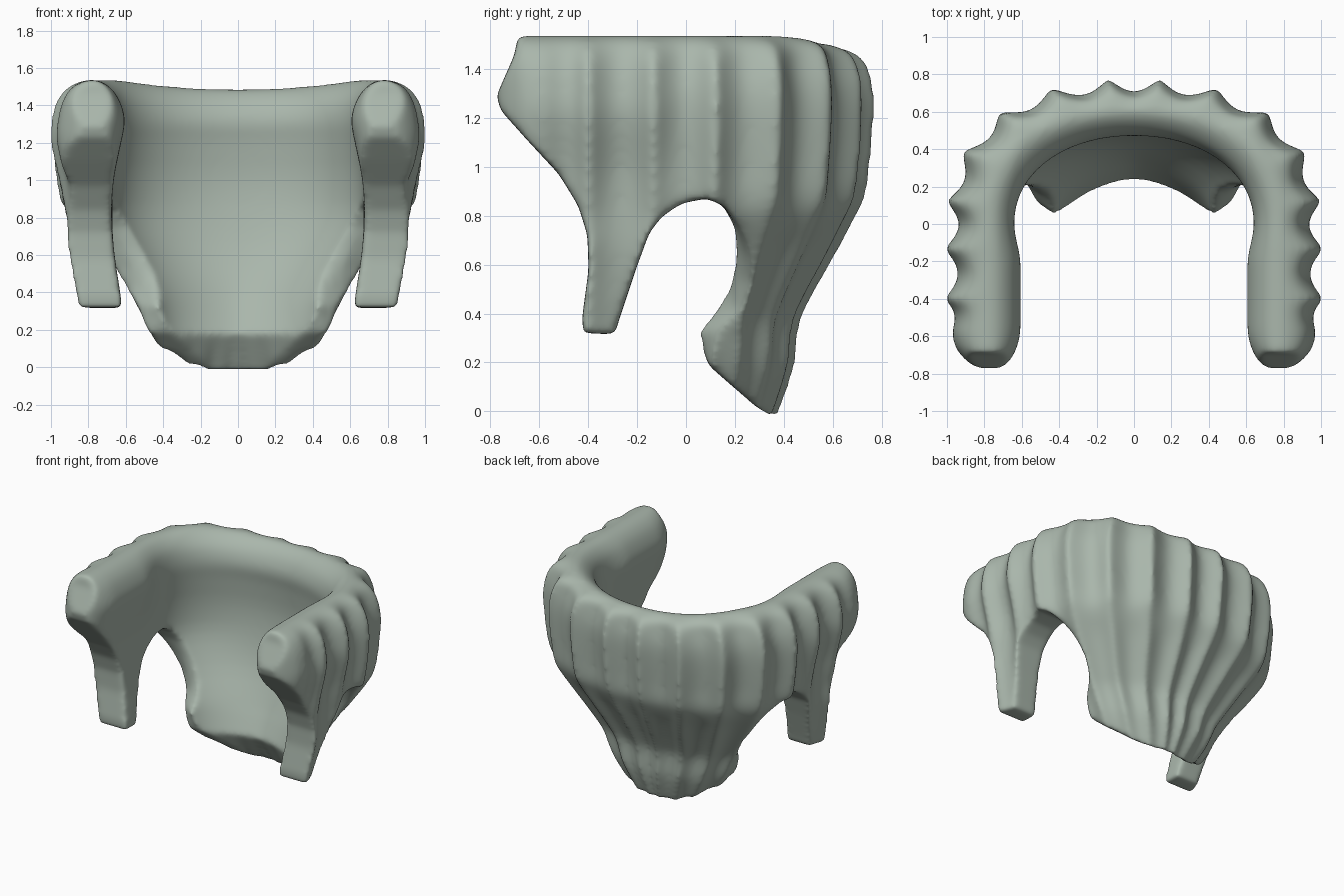
import bpy, bmesh, math
from mathutils import Vector

if "Cube" in bpy.data.objects:
    bpy.data.objects.remove(bpy.data.objects["Cube"])

# wall section, outer bottom -> rim -> inner bottom:
# z, back half-width, back depth, leg half-width, ridge strength, plan roundness
SECTION = [
    (-.03, .36, .365, .82, .3, 2.1), (0.10, .45, .41, .82, .4, 2.2), (0.20, .51, .435, .82, .5, 2.3),
    (0.35, .59, .45, .84, .6, 2.3), (0.45, .66, .49, .86, .6, 2.3), (0.65, .80, .60, .895, .7, 2.3),
    (0.78, .89, .67, .90, .6, 2.35), (0.87, .93, .71, .91, .8, 2.35), (1.00, .95, .725, .93, 1, 2.35),
    (1.20, .97, .74, .975, 1, 2.35), (1.32, .965, .74, .97, 1, 2.35), (1.42, .935, .725, .945, 1, 2.35),
    (1.49, .89, .70, .90, .7, 2.35), (1.525, .83, .65, .84, .3, 2.3), (1.537, .77, .60, .77, 0, 2.3),
    (1.51, .71, .55, .70, 0, 2.2), (1.44, .66, .50, .64, 0, 2.1), (1.33, .64, .47, .605, 0, 2.1),
    (1.20, .65, .485, .625, 0, 2.1), (1.00, .67, .50, .665, 0, 2.1), (0.80, .66, .48, .675, 0, 2.1),
    (0.60, .57, .43, .66, 0, 2.0), (0.40, .46, .345, .63, 0, 1.75), (0.30, .43, .295, .62, 0, 1.65),
    (0.18, .41, .235, .62, 0, 1.6)]
RIM = 17  # first inner row

# side silhouette: y, z, and for the nape front edge a slant k starting at x0
SIDE = [(-.68, 1.6), (-.70, 1.46), (-.775, 1.29), (-.757, 1.23), (-.65, 1.11), (-.52, .97), (-.44, .84),
        (-.403, .72), (-.398, .58), (-.425, .38), (-.42, .32), (-.29, .315), (-.275, .37),
        (-.205, .58), (-.15, .73), (-.10, .795), (-.02, .85), (.08, .87), (.15, .845),
        (.20, .75, .1, .66), (.208, .65, .35, .6), (.187, .53, .6, .53), (.13, .42, .75, .46),
        (.03, .33, .8, .41), (.09, .19, .8, .48),
        (.25, .05), (.36, -.045), (1.1, -.05), (1.1, 1.6)]

N_ARC, N_LEG = 64, 44
LEG_END = -.78


def smooth_rows(rows, steps=3):
    """Catmull-Rom through the section rows."""
    out = []
    for i in range(len(rows) - 1):
        q = [rows[max(0, min(len(rows) - 1, i + d))] for d in (-1, 0, 1, 2)]
        for s in range(steps):
            t = s / steps
            out.append((i + t, [.5 * (2 * b + (c - a) * t + (2 * a - 5 * b + 4 * c - d) * t * t
                                      + (3 * b - a - 3 * c + d) * t ** 3) for a, b, c, d in zip(*q)]))
    return out + [(len(rows) - 1, list(rows[-1]))]


def plan(i, X, Y, XL, n, inner=False):
    """Point and outward direction on half the horseshoe; i = 0 at the back."""
    if i <= N_ARC:
        a = math.pi / 2 * (1 - i / N_ARC)
        c, s = max(math.cos(a), 0), max(math.sin(a), 0)
        return Vector((X * c ** (2 / n), Y * s ** (2 / n))), Vector((c, s))
    y = LEG_END * (i - N_ARC) / N_LEG
    k = min(1, max(0, -y / (.22 if inner else .15)))
    x = X + (XL - X) * k * k * (3 - 2 * k)
    if y < -.54:  # rounded leg end
        t = (-.54 - y) / .245
        x = .765 + (x - .765) * math.sqrt(max(.03, 1 - t * t))
    return Vector((x, y)), Vector((1, 0))


def make_object(name, bm):
    bmesh.ops.recalc_face_normals(bm, faces=bm.faces)
    me = bpy.data.meshes.new(name)
    bm.to_mesh(me)
    bm.free()
    ob = bpy.data.objects.new(name, me)
    bpy.context.collection.objects.link(ob)
    return ob


def skin(bm, rings):
    """Bridge closed rings and cap both ends."""
    n = len(rings[0])
    for a, b in zip(rings, rings[1:]):
        for j in range(n):
            k = (j + 1) % n
            bm.faces.new((a[j], b[j], b[k], a[k]))
    bm.faces.new(rings[0])
    bm.faces.new(rings[-1][::-1])


# arc length along the outer curve, for even hair ridges
total = N_ARC + N_LEG
arc = [0.0]
for i in range(1, total + 1):
    p, q = (plan(j, .96, .74, .96, 2.5)[0] for j in (i - 1, i))
    arc.append(arc[-1] + (p - q).length)

# horseshoe wall with ridges
rows = smooth_rows(SECTION)
bm = bmesh.new()
rings = []
for i in range(-total, total + 1):
    m, sign = abs(i), (1 if i >= 0 else -1)
    s = arc[m] if arc[m] < .6 else .6 + (arc[m] - .6) * 1.13
    ridge = .036 * (1 - 2 * abs(math.cos(math.pi * s / .30)))
    ring = []
    for j, (z, X, Y, XL, w, n) in rows:
        p, d = plan(m, X, Y, XL, n, j >= RIM - 2)
        fade = min(1, max(.1, (p.y + .6) / .15))
        p = p + d * ridge * w * fade
        if z > 1.2:  # rim dips at the back
            z -= .05 * max(0, 1 - (p.x / .65) ** 2) * (z - 1.2) / .33
        ring.append(bm.verts.new((sign * p.x, p.y, z)))
    rings.append(ring)
skin(bm, rings)
hair = make_object("hair", bm)

# side silhouette block, trims the wall to shape
bm = bmesh.new()
rings = []
for i in range(-26, 27):
    x = i * .05
    ring = []
    for y, z, *slant in SIDE:
        if slant:
            y += slant[0] * min(.25, max(0, abs(x) - slant[1]))
        ring.append(bm.verts.new((x, y, z)))
    rings.append(ring)
skin(bm, rings)
bmesh.ops.triangulate(bm, faces=bm.faces)
cutter = make_object("side_trim", bm)
cutter.hide_render = True

# trim, then melt the edges together
bo = hair.modifiers.new("trim", 'BOOLEAN')
bo.operation, bo.solver, bo.object = 'INTERSECT', 'EXACT', cutter
rm = hair.modifiers.new("remesh", 'REMESH')
rm.mode, rm.voxel_size = 'VOXEL', .014
sm = hair.modifiers.new("soften", 'SMOOTH')
sm.factor, sm.iterations = .5, 22
bpy.context.view_layer.objects.active = hair
hair.select_set(True)
for mod in [m.name for m in hair.modifiers]:
    bpy.ops.object.modifier_apply(modifier=mod)
bpy.data.objects.remove(cutter)
bpy.ops.object.shade_smooth()

mat = bpy.data.materials.new("sage_grey")
mat.diffuse_color = (.40, .47, .41, 1)
mat.use_nodes = True
mat.node_tree.nodes["Principled BSDF"].inputs["Base Color"].default_value = mat.diffuse_color
hair.data.materials.clear()
hair.data.materials.append(mat)
